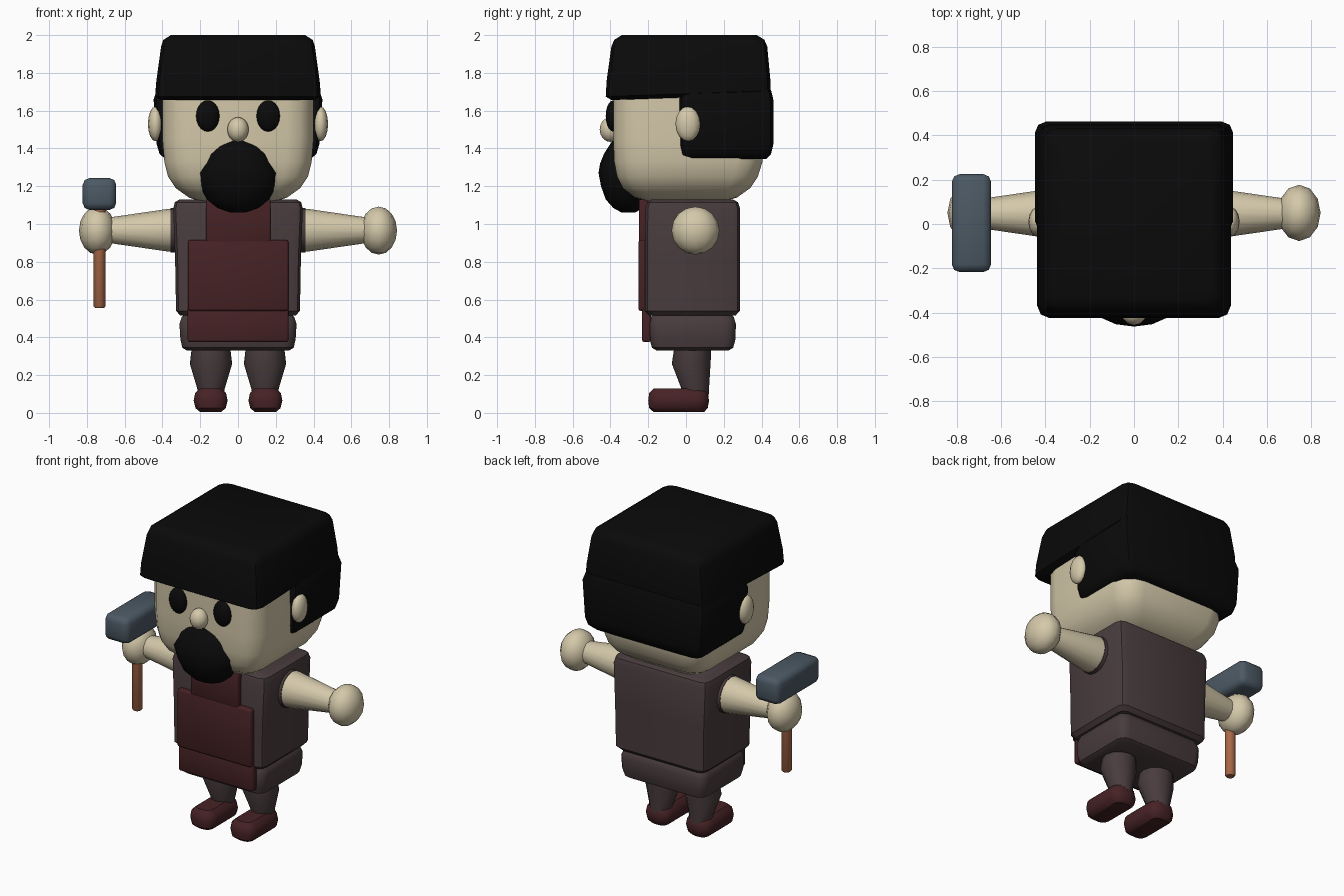
import bpy, bmesh, math
from mathutils import Matrix


def material(name, rgb):
    m = bpy.data.materials.new(name)
    m.diffuse_color = (*rgb, 1)
    return m


SKIN = material("skin", (0.66, 0.58, 0.40))
BLACK = material("black", (0.003, 0.003, 0.003))
CLOTH = material("dark cloth", (0.066, 0.045, 0.047))
LEATHER = material("red leather", (0.062, 0.016, 0.018))
STEEL = material("steel", (0.072, 0.100, 0.128))
WOOD = material("wood", (0.40, 0.14, 0.066))


def finish(name, bm, mat, angle=40):
    bmesh.ops.recalc_face_normals(bm, faces=bm.faces)
    me = bpy.data.meshes.new(name)
    bm.to_mesh(me)
    bm.free()
    ob = bpy.data.objects.new(name, me)
    me.materials.append(mat)
    bpy.context.collection.objects.link(ob)
    bpy.ops.object.select_all(action='DESELECT')
    ob.select_set(True)
    bpy.context.view_layer.objects.active = ob
    bpy.ops.object.shade_smooth_by_angle(angle=math.radians(angle))
    return ob


def loft(name, mat, rings, corner=1.0, seg=3, cx=0.0, matrix=None):
    """Stack rounded rectangles; ring = (z, half width, y min, y max)."""
    bm = bmesh.new()
    loops = []
    for z, hx, y0, y1 in rings:
        hy, cy = (y1 - y0) / 2, (y0 + y1) / 2
        r = corner * min(hx, hy) if corner < 1 else None
        rx, ry = (r, r) if r else (hx, hy)
        loop = []
        for q, (sx, sy) in enumerate(((1, 1), (-1, 1), (-1, -1), (1, -1))):
            steps = seg if corner >= 1 else seg + 1
            for k in range(steps):
                a = math.pi / 2 * (q + k / seg)
                loop.append(bm.verts.new((cx + sx * (hx - rx) + rx * math.cos(a),
                                          cy + sy * (hy - ry) + ry * math.sin(a), z)))
        loops.append(loop)
    n = len(loops[0])
    for a, b in zip(loops, loops[1:]):
        for i in range(n):
            bm.faces.new((a[i], a[(i + 1) % n], b[(i + 1) % n], b[i]))
    bm.faces.new(loops[0])
    bm.faces.new(loops[-1])
    if matrix:
        bm.transform(matrix)
    return finish(name, bm, mat)


def box(name, mat, x0, x1, y0, y1, z0, z1, bevel, seg=2):
    bm = bmesh.new()
    bmesh.ops.create_cube(bm, size=1)
    bm.transform(Matrix.Translation(((x0 + x1) / 2, (y0 + y1) / 2, (z0 + z1) / 2))
                 @ Matrix.Diagonal((x1 - x0, y1 - y0, z1 - z0, 1)))
    bmesh.ops.bevel(bm, geom=bm.edges[:], offset=bevel, segments=seg,
                    profile=0.5, affect='EDGES')
    return finish(name, bm, mat, 50)


def ball(name, mat, loc, rad, u=12, v=8):
    bm = bmesh.new()
    bmesh.ops.create_uvsphere(bm, u_segments=u, v_segments=v, radius=1)
    bm.transform(Matrix.Translation(loc) @ Matrix.Diagonal((*rad, 1)))
    return finish(name, bm, mat, 60)


# Head, tapering to a rounded jaw
loft("head", SKIN, [(1.12, 0.20, -0.20, 0.20), (1.14, 0.26, -0.27, 0.27),
                    (1.19, 0.33, -0.335, 0.34), (1.25, 0.37, -0.365, 0.38),
                    (1.33, 0.39, -0.38, 0.405), (1.45, 0.40, -0.385, 0.415),
                    (1.75, 0.40, -0.385, 0.415)], corner=0.35)

# Hair: cap on top (lower edge rises to the back) and block behind the ears
cap = loft("hair_cap", BLACK, [(1.67, 0.41, -0.395, 0.42), (1.69, 0.437, -0.425, 0.447),
                               (1.76, 0.432, -0.42, 0.447), (1.94, 0.407, -0.395, 0.43),
                               (1.975, 0.395, -0.38, 0.415), (2.0, 0.355, -0.34, 0.375)],
           corner=0.13, seg=2)
for v in cap.data.vertices:
    if v.co.z < 1.72:
        v.co.z += 0.035 * v.co.y
loft("hair_back", BLACK, [(1.345, 0.385, -0.01, 0.425), (1.37, 0.415, -0.03, 0.45),
                          (1.42, 0.43, -0.037, 0.462), (1.66, 0.447, -0.037, 0.462),
                          (1.71, 0.43, -0.02, 0.45)], corner=0.2, seg=2)

# Face
for s, side in ((-1, "right"), (1, "left")):
    ball(side + "_ear", SKIN, (s * 0.437, 0.01, 1.53), (0.04, 0.066, 0.092))
    ball(side + "_eye", BLACK, (s * 0.16, -0.385, 1.572), (0.062, 0.04, 0.083), 16, 10)
ball("nose", SKIN, (0, -0.40, 1.50), (0.057, 0.057, 0.066))
loft("beard", BLACK, [(1.06, 0.04, -0.34, -0.27), (1.085, 0.11, -0.385, -0.23),
                      (1.13, 0.165, -0.425, -0.20), (1.20, 0.20, -0.45, -0.18),
                      (1.27, 0.215, -0.463, -0.18), (1.32, 0.182, -0.455, -0.20),
                      (1.37, 0.168, -0.435, -0.22), (1.41, 0.13, -0.41, -0.26),
                      (1.44, 0.06, -0.39, -0.30)], seg=4)

# Torso and hips
loft("torso", CLOTH, [(0.515, 0.305, -0.195, 0.262), (0.54, 0.328, -0.218, 0.285),
                      (0.82, 0.333, -0.218, 0.287), (1.08, 0.343, -0.215, 0.287),
                      (1.115, 0.335, -0.205, 0.275), (1.13, 0.31, -0.18, 0.25)],
     corner=0.18, seg=2)
loft("hips", CLOTH, [(0.33, 0.27, -0.155, 0.225), (0.345, 0.295, -0.18, 0.25),
                     (0.39, 0.305, -0.193, 0.262), (0.47, 0.31, -0.195, 0.264),
                     (0.51, 0.297, -0.185, 0.252), (0.53, 0.27, -0.16, 0.225)],
     corner=0.25)

# Apron plates
box("apron_bib", LEATHER, -0.17, 0.173, -0.25, -0.20, 0.895, 1.13, 0.01)
box("apron_front", LEATHER, -0.265, 0.267, -0.252, -0.20, 0.54, 0.915, 0.012)
box("apron_hem", LEATHER, -0.268, 0.268, -0.233, -0.185, 0.375, 0.56, 0.012)

# Limbs, mirrored left and right
for s, side in ((-1, "right"), (1, "left")):
    loft(side + "_leg", CLOTH, [(0.09, 0.07, -0.02, 0.12), (0.13, 0.073, -0.025, 0.122),
                                (0.26, 0.112, -0.075, 0.13), (0.36, 0.10, -0.06, 0.135)],
         cx=s * 0.143)
    loft(side + "_shoe", LEATHER, [(0.004, 0.055, -0.17, 0.095), (0.025, 0.08, -0.195, 0.115),
                                   (0.065, 0.09, -0.20, 0.122), (0.105, 0.082, -0.195, 0.115),
                                   (0.13, 0.055, -0.17, 0.095)], corner=0.7, cx=s * 0.145)
    # Arm axis: local z points outwards along x
    out = Matrix.Translation((0, 0.047, 0.967)) @ Matrix.Rotation(s * math.pi / 2, 4, 'Y')
    loft(side + "_sleeve", CLOTH, [(0.32, 0.12, -0.12, 0.12), (0.358, 0.117, -0.117, 0.117)],
         seg=4, matrix=out)
    loft(side + "_arm", SKIN, [(0.34, 0.113, -0.113, 0.113), (0.37, 0.113, -0.113, 0.113),
                               (0.70, 0.065, -0.065, 0.065)], seg=4, matrix=out)
    ball(side + "_hand", SKIN, (s * 0.745, 0.05, 0.965), (0.097, 0.127, 0.127), 12, 8)

# Hammer held upright
loft("hammer_handle", WOOD, [(0.555, 0.024, -0.014, 0.034), (0.565, 0.032, -0.022, 0.042),
                             (1.10, 0.032, -0.022, 0.042)], cx=-0.733)
box("hammer_head", STEEL, -0.822, -0.645, -0.217, 0.225, 1.075, 1.243, 0.035)
